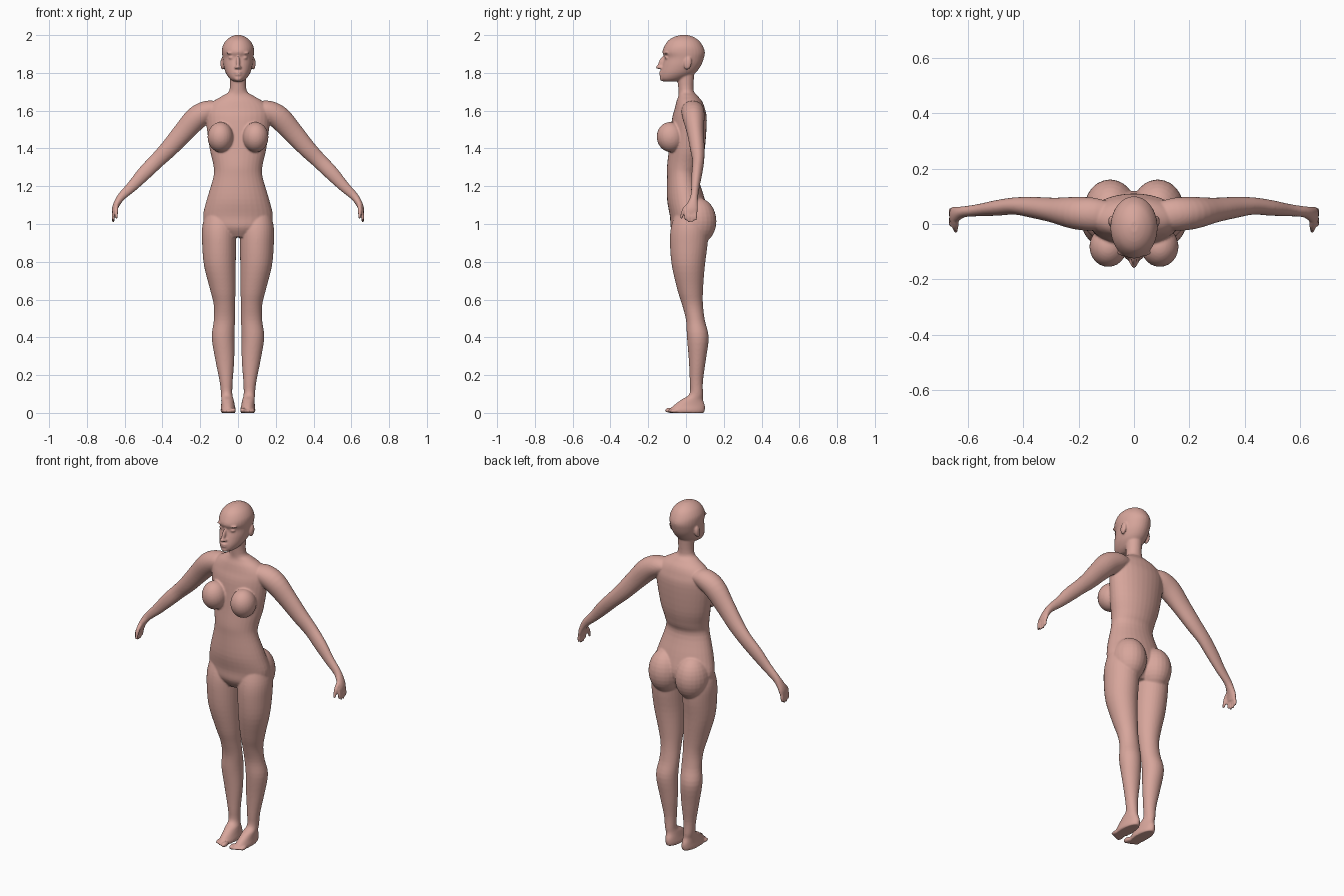
import bpy
import bmesh
from math import cos, sin, tau
from mathutils import Vector, Matrix

cube = bpy.data.objects.get("Cube")
if cube:
    bpy.data.objects.remove(cube, do_unlink=True)

bm = bmesh.new()
SIDES = 32
STEPS = 4


def section(height, width, front, back, middle=0):
    """Level cross-section: half width, front and back limits, centre line."""
    return (middle, (front + back) / 2, height, width, (back - front) / 2)


def joint(out, back, up, thick, deep):
    """Cross-section of a slanting limb: centre and two radii."""
    return (out, back, up, thick, deep)


def spline(rows):
    """Catmull-Rom interpolation through the cross-sections."""
    rows = [Vector(row) for row in rows]
    padded = [rows[0], *rows, rows[-1]]
    result = []
    for before, start, end, after in zip(padded, padded[1:], padded[2:], padded[3:]):
        for step in range(STEPS):
            t = step / STEPS
            slope_in, slope_out = (end - before) / 2, (after - start) / 2
            bend = 3 * (end - start) - 2 * slope_in - slope_out
            twist = 2 * (start - end) + slope_in + slope_out
            result.append(start + slope_in * t + bend * t ** 2 + twist * t ** 3)
    return result + [rows[-1]]


def loft(rows, level=False, side=1):
    """Closed tube through the cross-sections."""
    rows = spline(rows)
    rings = []
    for index, row in enumerate(rows):
        centre = Vector(row[:3])
        following = rows[min(index + 1, len(rows) - 1)]
        previous = rows[max(index - 1, 0)]
        along = Vector((0, 0, 1)) if level else Vector((following - previous)[:3])
        across = Vector((0, 1, 0)).cross(along).normalized()
        depth = along.cross(across).normalized()
        ring = []
        for corner in range(SIDES):
            angle = tau * corner / SIDES
            point = centre + across * row[3] * cos(angle) + depth * row[4] * sin(angle)
            ring.append(bm.verts.new((point.x * side, point.y, point.z)))
        rings.append(ring)
    faces = [bm.faces.new(rings[0]), bm.faces.new(reversed(rings[-1]))]
    for lower, upper in zip(rings, rings[1:]):
        for k in range(SIDES):
            faces.append(bm.faces.new((lower[k - 1], upper[k - 1], upper[k], lower[k])))
    bmesh.ops.recalc_face_normals(bm, faces=faces)


def ball(out, back, up, size, tilt=0, side=1):
    """Ellipsoid, leaning about the sideways axis."""
    matrix = (Matrix.Translation((out * side, back, up))
              @ Matrix.Rotation(tilt, 4, 'X') @ Matrix.Diagonal((*size, 1)))
    bmesh.ops.create_uvsphere(bm, u_segments=24, v_segments=16, radius=1, matrix=matrix)


# torso and neck
loft([
    section(height=.93, width=.08, front=-.05, back=.07),
    section(height=.98, width=.16, front=-.08, back=.1),
    section(height=1.04, width=.185, front=-.085, back=.12),
    section(height=1.13, width=.165, front=-.1, back=.1),
    section(height=1.25, width=.13, front=-.1, back=.065),
    section(height=1.31, width=.13, front=-.1, back=.08),
    section(height=1.4, width=.15, front=-.09, back=.1),
    section(height=1.55, width=.17, front=-.075, back=.11),
    section(height=1.61, width=.165, front=-.06, back=.1),
    section(height=1.65, width=.13, front=-.05, back=.085),
    section(height=1.68, width=.08, front=-.04, back=.06),
    section(height=1.71, width=.045, front=-.04, back=.04),
    section(height=1.81, width=.045, front=-.05, back=.045),
], level=True)

# head
loft([
    section(height=1.755, width=.025, front=-.12, back=-.05),
    section(height=1.77, width=.045, front=-.135, back=0),
    section(height=1.8, width=.065, front=-.135, back=.05),
    section(height=1.84, width=.077, front=-.125, back=.08),
    section(height=1.88, width=.082, front=-.115, back=.095),
    section(height=1.91, width=.085, front=-.125, back=.1),
    section(height=1.94, width=.082, front=-.115, back=.09),
    section(height=1.97, width=.065, front=-.095, back=.07),
    section(height=1.99, width=.04, front=-.065, back=.04),
    section(height=2, width=.015, front=-.03, back=.01),
], level=True)

# nose, lips and chin
ball(out=0, back=-.13, up=1.855, size=(.01, .015, .035), tilt=-.4)
ball(out=0, back=-.145, up=1.83, size=(.012, .015, .01))
for lip_height in (1.803, 1.791):
    ball(out=0, back=-.13, up=lip_height, size=(.02, .013, .006))
ball(out=0, back=-.125, up=1.77, size=(.02, .014, .014))

for side in (1, -1):
    # eyes, brows, nostrils and ears
    ball(out=.033, back=-.1, up=1.88, size=(.017, .013, .009), side=side)
    ball(out=.036, back=-.103, up=1.905, size=(.026, .014, .007), side=side)
    ball(out=.012, back=-.135, up=1.828, size=(.008, .01, .007), side=side)
    ball(out=.082, back=.01, up=1.85, size=(.011, .02, .034), tilt=-.2, side=side)

    # chest and hips
    ball(out=.093, back=-.082, up=1.46, size=(.068, .073, .08), tilt=.15, side=side)
    ball(out=.086, back=.058, up=1.015, size=(.093, .103, .125), side=side)

    # leg and foot
    loft([
        section(height=1.05, width=.075, front=-.06, back=.09, middle=.1),
        section(height=.98, width=.09, front=-.08, back=.115, middle=.1),
        section(height=.9, width=.09, front=-.085, back=.115, middle=.1),
        section(height=.78, width=.084, front=-.075, back=.1, middle=.096),
        section(height=.65, width=.067, front=-.045, back=.09, middle=.08),
        section(height=.57, width=.056, front=-.02, back=.09, middle=.072),
        section(height=.49, width=.056, front=0, back=.1, middle=.072),
        section(height=.4, width=.06, front=.005, back=.12, middle=.079),
        section(height=.28, width=.05, front=.015, back=.105, middle=.07),
        section(height=.17, width=.035, front=.02, back=.09, middle=.063),
        section(height=.1, width=.03, front=.018, back=.09, middle=.06),
        section(height=.07, width=.033, front=-.025, back=.09, middle=.056),
        section(height=.04, width=.036, front=-.065, back=.1, middle=.053),
        section(height=.015, width=.04, front=-.09, back=.1, middle=.052),
        section(height=0, width=.037, front=-.085, back=.095, middle=.052),
    ], level=True, side=side)

    # toes
    for toe in range(5):
        radius = .01 if toe else .014
        ball(out=.025 + .014 * toe, back=-.085 + .006 * toe, up=radius,
             size=(radius, .027, radius), side=side)

    # arm and palm
    loft([
        joint(out=.09, back=.03, up=1.61, thick=.035, deep=.05),
        joint(out=.15, back=.035, up=1.6, thick=.055, deep=.06),
        joint(out=.215, back=.04, up=1.565, thick=.062, deep=.058),
        joint(out=.29, back=.05, up=1.485, thick=.055, deep=.045),
        joint(out=.365, back=.06, up=1.4, thick=.047, deep=.038),
        joint(out=.43, back=.065, up=1.335, thick=.041, deep=.031),
        joint(out=.495, back=.058, up=1.27, thick=.038, deep=.028),
        joint(out=.56, back=.05, up=1.2, thick=.029, deep=.022),
        joint(out=.615, back=.044, up=1.147, thick=.022, deep=.02),
        joint(out=.64, back=.036, up=1.11, thick=.018, deep=.027),
        joint(out=.652, back=.03, up=1.08, thick=.015, deep=.033),
        joint(out=.656, back=.026, up=1.055, thick=.011, deep=.031),
    ], side=side)

    # fingers and thumb
    for finger in range(4):
        row = .05 - .017 * finger
        tip = 1.01 if finger in (1, 2) else 1.02
        loft([
            joint(out=.654, back=row, up=1.075, thick=.009, deep=.009),
            joint(out=.66, back=row, up=1.04, thick=.009, deep=.009),
            joint(out=.66, back=row, up=tip, thick=.006, deep=.006),
        ], side=side)
    loft([
        joint(out=.643, back=.02, up=1.105, thick=.012, deep=.012),
        joint(out=.645, back=-.01, up=1.075, thick=.011, deep=.011),
        joint(out=.643, back=-.026, up=1.03, thick=.007, deep=.007),
    ], side=side)

mesh = bpy.data.meshes.new("body")
bm.to_mesh(mesh)
bm.free()
body = bpy.data.objects.new("body", mesh)
bpy.context.collection.objects.link(body)
bpy.context.view_layer.objects.active = body
body.select_set(True)

# fuse the parts into one soft skin
fuse = body.modifiers.new("fuse", 'REMESH')
fuse.mode = 'VOXEL'
fuse.voxel_size = .005
soften = body.modifiers.new("soften", 'SMOOTH')
soften.factor = .5
soften.iterations = 5
for modifier in ("fuse", "soften"):
    bpy.ops.object.modifier_apply(modifier=modifier)

# skin colour
skin = bpy.data.materials.new("skin")
skin.use_nodes = True
colour = (.68, .38, .33, 1)
skin.diffuse_color = colour
skin.node_tree.nodes["Principled BSDF"].inputs["Base Color"].default_value = colour
body.data.materials.clear()
body.data.materials.append(skin)
bpy.ops.object.shade_smooth()
